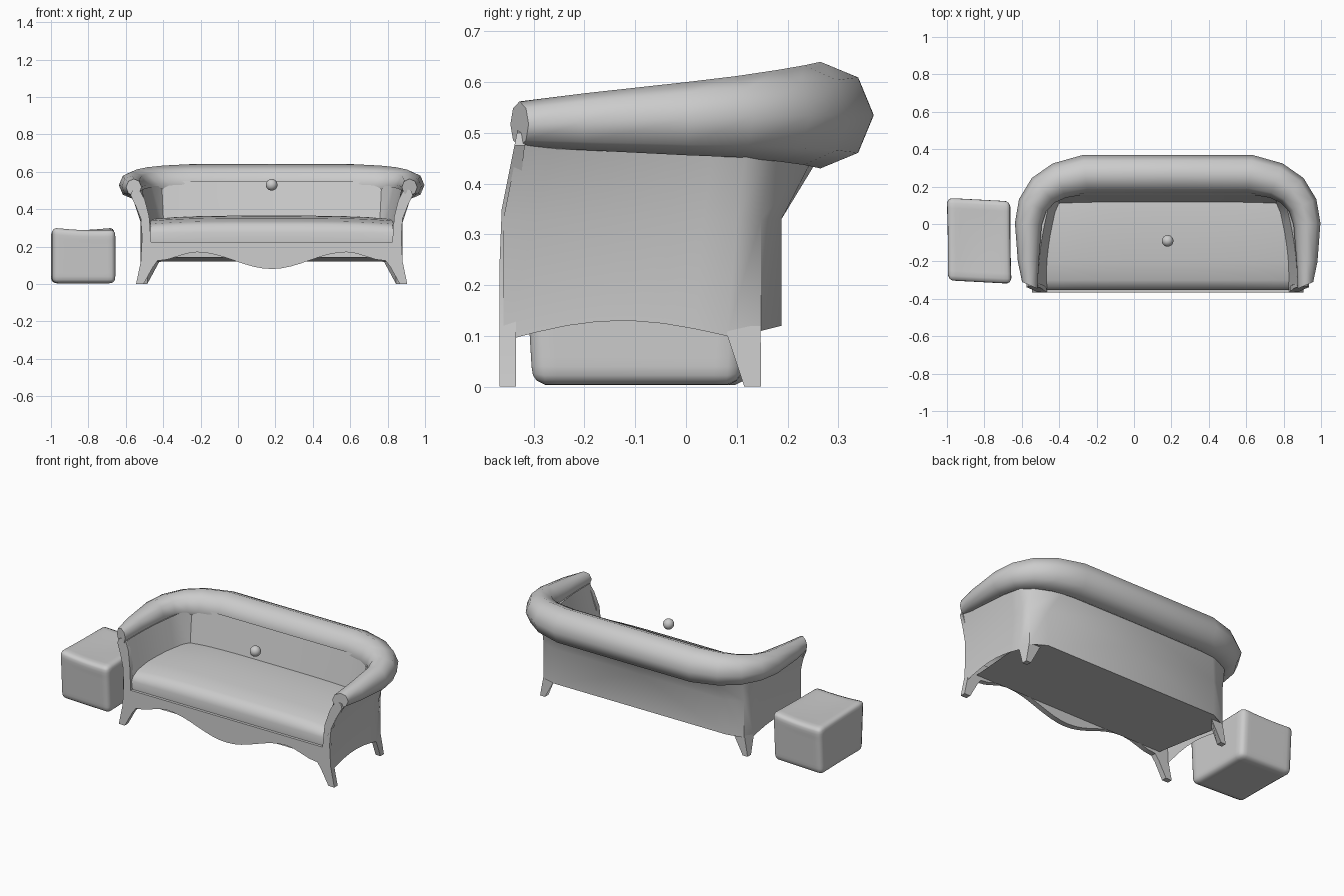
import bpy, bmesh, math
from mathutils import Vector

if "Cube" in bpy.data.objects:
    bpy.data.objects.remove(bpy.data.objects["Cube"])

CX = 0.18  # sofa centre line


def make(name, verts, faces, loc=(CX, 0, 0), mirror=True, angle=35):
    me = bpy.data.meshes.new(name)
    me.from_pydata([tuple(v) for v in verts], [], faces)
    bm = bmesh.new()
    bm.from_mesh(me)
    bmesh.ops.recalc_face_normals(bm, faces=bm.faces)
    bm.to_mesh(me)
    bm.free()
    ob = bpy.data.objects.new(name, me)
    bpy.context.collection.objects.link(ob)
    ob.location = loc
    bpy.ops.object.select_all(action='DESELECT')
    ob.select_set(True)
    bpy.context.view_layer.objects.active = ob
    bpy.ops.object.shade_smooth_by_angle(angle=math.radians(angle))
    if mirror:
        m = ob.modifiers.new("mirror", 'MIRROR')
        m.use_clip = True
        m.merge_threshold = 0.0005
    return ob


def loft(rows, closed=False):
    n = len(rows[0])
    verts = [p for r in rows for p in r]
    faces = []
    for i in range(len(rows) - 1):
        for j in range(n if closed else n - 1):
            k = (j + 1) % n
            faces.append((i*n + j, i*n + k, (i + 1)*n + k, (i + 1)*n + j))
    return verts, faces


# rolled top rail: eight-sided tube growing from the arm front to the back
path = [(.737, -.328, .517, .045), (.745, -.2, .522, .056), (.745, 0, .528, .072),
        (.722, .1, .532, .08), (.665, .18, .534, .09), (.58, .232, .535, .098),
        (.44, .265, .535, .105), (0, .265, .535, .105)]
rings = []
for i, (x, y, z, r) in enumerate(path):
    if i == 0:
        t = Vector((-.4, .92, 0))
    elif i >= len(path) - 2:
        t = Vector((-1, 0 if i == len(path) - 1 else .12, 0))
    else:
        a, b = path[i - 1], path[i + 1]
        t = Vector((b[0] - a[0], b[1] - a[1], 0))
    t.normalize()
    side = Vector((t.y, -t.x, 0))
    rings.append([Vector((x, y, z)) + r*(math.cos(k*math.pi/4)*side
                  + math.sin(k*math.pi/4)*Vector((0, 0, 1))) for k in range(8)])
v, f = loft(rings, True)
for p in v[-8:]:
    p.x = 0
f.append(tuple(range(8)))
make("rolled_rail", v, f, angle=50)

# arm and back shell: outer bottom, outer middle, outer top, inner top, inner bottom
front = [(.70, -.36, .09), (.70, -.36, .33), (.75, -.33, .48), (.695, -.33, .50), (.645, -.345, .30)]
elbow = [(.692, .08, .10), (.692, .10, .33), (.722, .12, .48), (.64, .08, .52), (.598, .06, .33)]
columns = []
for i in range(8):
    s = i/7
    col = [Vector(a).lerp(Vector(b), s) for a, b in zip(front, elbow)]
    col[0].z += .035*math.sin(math.pi*s)
    for k in (3, 4):
        col[k].x += .012*math.sin(math.pi*s)
    columns.append(col)
columns += [
    [(.675, .148, .11), (.675, .148, .33), (.675, .17, .47), (.588, .14, .54), (.578, .108, .33)],
    [(.58, .188, .12), (.58, .188, .33), (.52, .25, .45), (.48, .158, .55), (.50, .11, .33)],
    [(0, .188, .12), (0, .188, .33), (0, .255, .44), (0, .158, .55), (0, .11, .33)]]
make("arm_and_back_shell", *loft(columns))

# front panel: wavy apron, splayed front leg and curved arm front in one outline
wave = []
for i in range(9):
    wave.append((.40*i/8, .125 - .045*math.cos(math.pi*i/8)))
for i in range(1, 5):
    wave.append((.40 + .21*i/4, .147 + .023*math.cos(math.pi*i/4)))
outline = wave + [(.635, .09), (.685, 0), (.725, 0), (.70, .12), (.693, .25), (.70, .35),
                  (.728, .42), (.755, .475), (.745, .50), (.71, .51), (.678, .45), (.655, .36),
                  (.645, .225), (0, .225)]
n = len(outline)


def lean(z):
    return max(0, z - .33)*.2


v = [(x, y + lean(z)*(1 if y < -.35 else .6), z) for y in (-.367, -.335) for x, z in outline]
f = [tuple(range(n)), tuple(range(2*n - 1, n - 1, -1))]
f += [(i, i + 1, n + i + 1, n + i) for i in range(n - 1)]
make("front_panel_with_legs", v, f, angle=30)

# tapered back legs
top = [(.66, .075, .12), (.691, .075, .12), (.676, .147, .12), (.60, .147, .12)]
foot = [(.665, .115, 0), (.698, .115, 0), (.698, .148, 0), (.665, .148, 0)]
v, f = loft([top, foot], True)
make("back_leg", v, f + [(0, 1, 2, 3), (4, 5, 6, 7)])

# seat cushion with flat front lip and crowned top
profile = [(-.35, .22), (-.353, .275), (-.338, .302), (-.30, .32), (-.2, .337),
           (-.05, .347), (.07, .35), (.12, .347)]
rows = []
for y, z in profile:
    w = .648 - .06*max(0, (y + .1)/.23)
    rows.append([(w*u/8, y, z + (.015*(1 - (u/8)**4) if z > .29 else 0)) for u in range(9)])
make("seat_cushion", *loft(rows), angle=50)

# underside, rising slightly toward the front
make("underside", [(0, -.335, .145), (.64, -.335, .145), (.69, .08, .126), (.67, .148, .12),
                   (.58, .188, .12), (0, .188, .12)], [(0, 1, 2, 3, 4, 5)])

# small ball floating above the seat
bpy.ops.mesh.primitive_uv_sphere_add(segments=20, ring_count=12, radius=.031, location=(CX, -.09, .53))
ball = bpy.context.object
ball.name = "small_ball"
bpy.ops.object.shade_smooth()

# soft cube footstool: rounded box with sagging faces and skewed corners
bm = bmesh.new()
bmesh.ops.create_cube(bm, size=2)
bmesh.ops.subdivide_edges(bm, edges=bm.edges[:], cuts=15, use_grid_fill=True)
half, r = Vector((.17, .214, .147)), .03
for vert in bm.verts:
    c = vert.co.copy()
    p = Vector([c[i]*half[i] for i in range(3)])
    core = Vector([max(-half[i] + r, min(half[i] - r, p[i])) for i in range(3)])
    d = p - core
    if d.length > 0:
        p = core + d.normalized()*min(r, d.length)
    if c.z > .6:
        p.z -= .014*(1 - c.x**2)*(1 - c.y**2*.5)      # sagging top
        p.z += .006*c.x*c.y
    p.y *= 1.0 + .04*c.z                              # wider at the top
    p.y += -.009*c.x                                  # skewed plan
    p.x -= .003*c.y
    p.x *= 1 - .015*(1 - c.y**2)
    vert.co = p
me = bpy.data.meshes.new("footstool")
bm.to_mesh(me)
bm.free()
stool = bpy.data.objects.new("footstool", me)
bpy.context.collection.objects.link(stool)
stool.location = (-.828, -.09, .15)
for poly in me.polygons:
    poly.use_smooth = True
